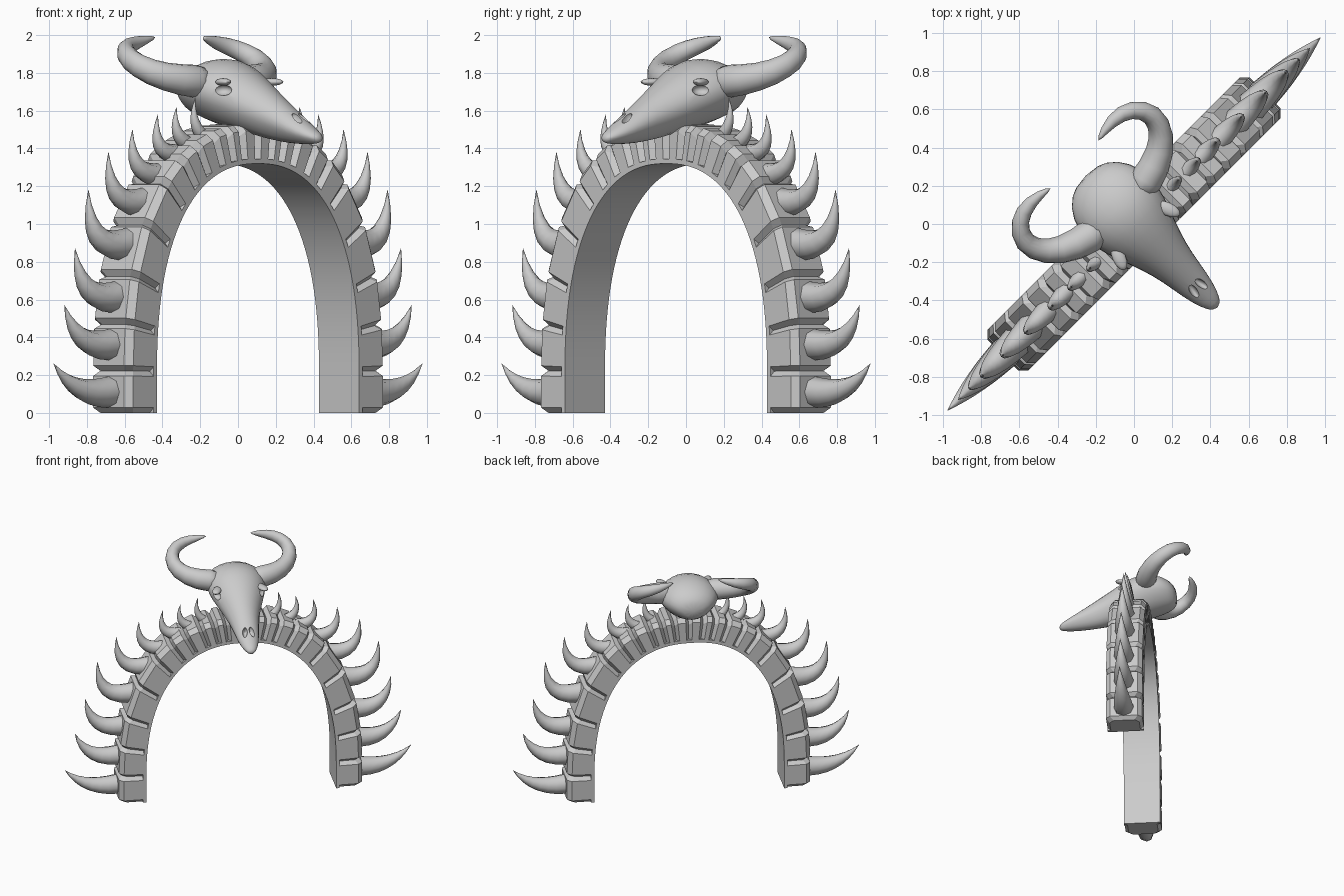
import bpy, bmesh
from math import sin, cos, pi, radians
from mathutils import Vector, Matrix

if "Cube" in bpy.data.objects:
    bpy.data.objects.remove(bpy.data.objects["Cube"], do_unlink=True)

bone = bpy.data.materials.new("bone grey")
bone.use_nodes = True
GREY = (0.6, 0.6, 0.6, 1)
bone.diffuse_color = GREY
bone.node_tree.nodes["Principled BSDF"].inputs["Base Color"].default_value = GREY

TURN = radians(45)      # the whole arch stands on the diagonal
DEPTH = 0.15            # half depth of the arch
POWER = 2 / 2.35        # squareness of the arch curve


def loft(bm, rings):
    """Skin a list of closed rings and cap both ends."""
    loops = [[bm.verts.new(p) for p in ring] for ring in rings]
    for a, b in zip(loops, loops[1:]):
        for i in range(len(a)):
            j = (i + 1) % len(a)
            bm.faces.new((a[i], a[j], b[j], b[i]))
    bm.faces.new(loops[0])
    bm.faces.new(loops[-1])


def finish(name, bm, angle=None):
    """Turn a bmesh into a named object on the diagonal."""
    bmesh.ops.recalc_face_normals(bm, faces=bm.faces)
    mesh = bpy.data.meshes.new(name)
    bm.to_mesh(mesh)
    bm.free()
    mesh.materials.append(bone)
    obj = bpy.data.objects.new(name, mesh)
    bpy.context.collection.objects.link(obj)
    obj.rotation_euler.z = TURN
    if angle:
        smooth(obj, angle)
    return obj


def smooth(obj, angle):
    bpy.ops.object.select_all(action="DESELECT")
    bpy.context.view_layer.objects.active = obj
    obj.select_set(True)
    bpy.ops.object.shade_smooth_by_angle(angle=radians(angle))


def bake(obj):
    """Replace the mesh by its modified result."""
    graph = bpy.context.evaluated_depsgraph_get()
    mesh = bpy.data.meshes.new_from_object(obj.evaluated_get(graph))
    obj.modifiers.clear()
    obj.data = mesh


def tube(bm, points, radii, ref, sides=8):
    """Round tapering tube along a path."""
    rings = []
    for i, p in enumerate(points):
        along = points[min(i + 1, len(points) - 1)] - points[max(i - 1, 0)]
        u = along.cross(ref).normalized()
        v = u.cross(along).normalized()
        rings.append([p + radii[i] * (u * cos(k * 2 * pi / sides) + v * sin(k * 2 * pi / sides))
                      for k in range(sides)])
    loft(bm, rings)


def ellipsoid(bm, centre, size, tilt=0):
    bmesh.ops.create_uvsphere(
        bm, u_segments=12, v_segments=8, radius=1,
        matrix=Matrix.Translation(centre) @ Matrix.Rotation(tilt, 4, "Z") @ Matrix.Diagonal((*size, 1)))


# Arch curve: inner and outer points at an angle; None is the foot
def rails(angle):
    if angle is None:
        return Vector((0.757, 0, 0)), Vector((0.97, 0, 0))
    c, s = max(cos(radians(angle)), 0) ** POWER, sin(radians(angle)) ** POWER
    return Vector((0.757 * c, 0, 0.2 + 1.12 * s)), Vector((0.97 * c, 0, 0.2 + 1.33 * s))


def block_ring(inner, outer, inset):
    """Cross-section with chamfered outer corners."""
    radial = (outer - inner).normalized()
    low, top = inner + radial * 0.015, outer - radial * inset
    mid = top - radial * 0.035
    d = Vector((0, DEPTH - inset, 0))
    lip = Vector((0, DEPTH - inset - 0.035, 0))
    return [low - d, mid - d, top - lip, top + lip, mid + d, low + d]


# Stone blocks with bevelled joints
JOINTS = [None, 0.5, 9, 20, 34, 48, 58, 66, 74, 80, 85, 90]
bm = bmesh.new()
for side in (-1, 1):
    for a, b in zip(JOINTS, JOINTS[1:]):
        (in_a, out_a), (in_b, out_b) = rails(a), rails(b)
        edge = min(0.028 / (out_b - out_a).length, 0.3)
        rings = []
        for t, inset in ((0, 0.028), (edge, 0), (1 - edge, 0), (1, 0.028)):
            ring = block_ring(in_a.lerp(in_b, t), out_a.lerp(out_b, t), inset)
            rings.append([Vector((p.x * side, p.y, p.z)) for p in ring])
        loft(bm, rings)
finish("arch_blocks", bm)

# Smooth inner lining
bm = bmesh.new()
half = [rails(a) for a in [None] + [3 * i for i in range(31)]]
path = [(i, o, 1) for i, o in half] + [(i, o, -1) for i, o in half[-2::-1]]
rings = []
for inner, outer, side in path:
    ring = []
    for p, y in ((0, -1), (0.12, -1), (0.12, 1), (0, 1)):
        q = inner.lerp(outer, p)
        ring.append(Vector((q.x * side, y * DEPTH, q.z)))
    rings.append(ring)
loft(bm, rings)
finish("arch_lining", bm, 30)

# Curved spikes: base, bend and tip in the arch plane, then base radius
SPIKES = [
    (0.90, 0.12, 1.20, 0.06, 1.38, 0.26, 0.085),
    (0.90, 0.37, 1.20, 0.31, 1.30, 0.57, 0.085),
    (0.87, 0.62, 1.18, 0.56, 1.22, 0.87, 0.085),
    (0.80, 0.90, 1.13, 0.83, 1.12, 1.18, 0.085),
    (0.69, 1.12, 0.98, 1.07, 0.97, 1.38, 0.075),
    (0.58, 1.26, 0.82, 1.25, 0.79, 1.50, 0.062),
    (0.46, 1.37, 0.65, 1.37, 0.60, 1.58, 0.052),
    (0.36, 1.42, 0.50, 1.46, 0.46, 1.62, 0.043),
    (0.25, 1.46, 0.36, 1.52, 0.32, 1.67, 0.036),
]
bm = bmesh.new()
for side in (-1, 1):
    for bx, bz, cx, cz, tx, tz, r in SPIKES:
        base, bend, tip = (Vector((x * side, 0, z)) for x, z in ((bx, bz), (cx, cz), (tx, tz)))
        steps = [i / 8 for i in range(9)]
        pts = [base.lerp(bend, t).lerp(bend.lerp(tip, t), t) for t in steps]
        tube(bm, pts, [r * max(1 - t ** 1.6, 0.01) for t in steps], Vector((0, 1, 0)))
finish("spikes", bm, 50)

# Skull: y position, half width, top and bottom
SECTIONS = [
    (0.36, 0.08, 1.75, 1.62), (0.30, 0.19, 1.83, 1.58), (0.18, 0.25, 1.88, 1.54),
    (0.05, 0.25, 1.89, 1.50), (-0.08, 0.20, 1.83, 1.48), (-0.20, 0.15, 1.75, 1.45),
    (-0.32, 0.115, 1.67, 1.43), (-0.45, 0.095, 1.58, 1.42), (-0.56, 0.065, 1.51, 1.42),
    (-0.62, 0.025, 1.47, 1.43),
]
bm = bmesh.new()
rings = []
for y, w, top, low in SECTIONS:
    ring = []
    for k in range(12):
        a = k * pi / 6
        belly = 1 if sin(a) >= 0 else 0.85      # narrower under the cheeks
        ring.append(Vector((w * cos(a) * belly, y, (top + low) / 2 + (top - low) / 2 * sin(a))))
    rings.append(ring)
loft(bm, rings)
skull = finish("skull", bm)
skull.modifiers.new("soften", "SUBSURF").levels = 1

# Eye sockets and nasal openings
bm = bmesh.new()
for side in (-1, 1):
    ellipsoid(bm, (side * 0.20, -0.08, 1.71), (0.055, 0.05, 0.032), side * 0.35)
    ellipsoid(bm, (side * 0.03, -0.48, 1.565), (0.02, 0.06, 0.035), side * 0.2)
cutter = finish("socket_cutter", bm)
cutter.hide_render = True
cut = skull.modifiers.new("sockets", "BOOLEAN")
cut.operation, cut.solver, cut.object = "DIFFERENCE", "EXACT", cutter
bake(skull)
bpy.data.objects.remove(cutter, do_unlink=True)
smooth(skull, 40)

# Brow ridges
bm = bmesh.new()
for side in (-1, 1):
    ellipsoid(bm, (side * 0.18, -0.07, 1.752), (0.035, 0.07, 0.02), side * 0.35)
finish("brow_ridges", bm, 60)

# Horns sweeping out, back and inward
HORN = [(0.10, 0.10, 1.75, 0.11), (0.30, 0.13, 1.76, 0.09), (0.44, 0.22, 1.80, 0.075),
        (0.485, 0.34, 1.87, 0.067), (0.42, 0.44, 1.93, 0.055), (0.30, 0.47, 1.96, 0.042),
        (0.17, 0.44, 1.99, 0.008)]
bm = bmesh.new()
for side in (-1, 1):
    tube(bm, [Vector((x * side, y, z)) for x, y, z, r in HORN], [h[-1] for h in HORN], Vector((0, 0, 1)))
horns = finish("horns", bm)
horns.modifiers.new("soften", "SUBSURF").levels = 1
bake(horns)
smooth(horns, 60)
